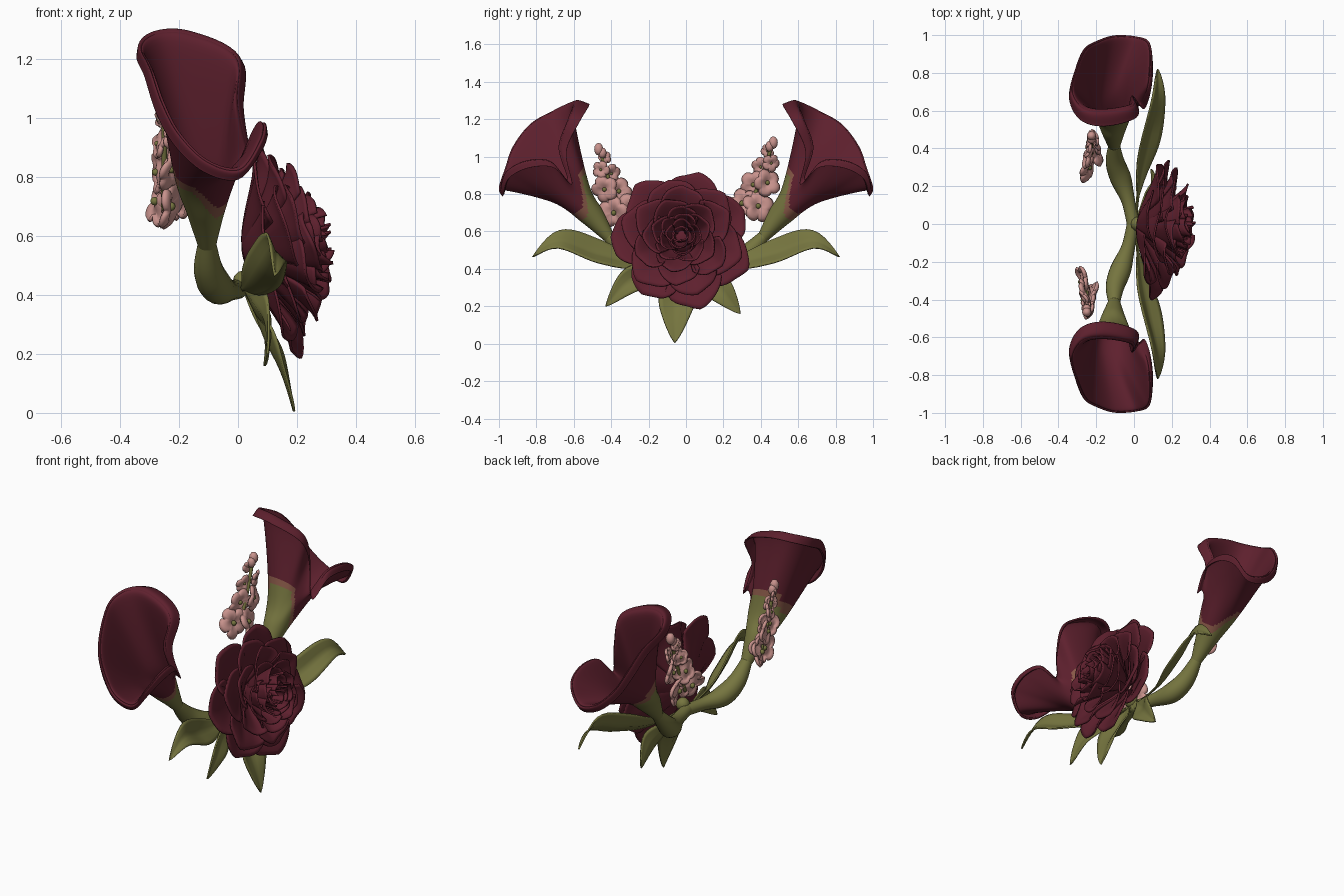
import bpy, bmesh, math, random
from mathutils import Vector as V

if "Cube" in bpy.data.objects:
    bpy.data.objects.remove(bpy.data.objects["Cube"])
random.seed(4)
pi = math.pi


def mat(name, rgb):
    m = bpy.data.materials.new(name)
    m.diffuse_color = (*rgb, 1)
    m.use_nodes = True
    m.node_tree.nodes["Principled BSDF"].inputs["Base Color"].default_value = m.diffuse_color
    return m


BURG = mat("burgundy", (0.112, 0.0145, 0.027))
OLIVE = mat("olive green", (0.180, 0.178, 0.050))
TAN = mat("rusty tan", (0.25, 0.10, 0.065))
PINK = mat("dusty pink", (0.58, 0.29, 0.265))


def crom(pts, t, closed=False):
    """Point on a smooth spline through pts, t in 0..1."""
    n = len(pts)
    k = t * (n if closed else n - 1)
    i = int(k) if closed else min(int(k), n - 2)
    f = k - i
    g = (lambda j: pts[j % n]) if closed else (lambda j: pts[max(0, min(n - 1, j))])
    a, b, c, d = g(i - 1), g(i), g(i + 1), g(i + 2)
    return 0.5 * (2 * b + (c - a) * f + (2 * a - 5 * b + 4 * c - d) * f * f
                  + (3 * b - a - 3 * c + d) * f ** 3)


def surface(name, grids, mats, closed=False, thick=0, rule=None):
    """Skin one or more grids of points (lists of rows) into one smooth object."""
    bm = bmesh.new()
    for rows in grids:
        vs = [[bm.verts.new(p) for p in r] for r in rows]
        for i in range(len(vs) - 1):
            n = len(vs[i])
            for j in range(n if closed else n - 1):
                k = (j + 1) % n
                f = bm.faces.new((vs[i][j], vs[i][k], vs[i + 1][k], vs[i + 1][j]))
                f.smooth = True
                if rule:
                    f.material_index = rule(i, f.calc_center_median())
    bmesh.ops.remove_doubles(bm, verts=bm.verts, dist=1e-5)
    bmesh.ops.recalc_face_normals(bm, faces=bm.faces)
    me = bpy.data.meshes.new(name)
    bm.to_mesh(me)
    bm.free()
    for m in mats:
        me.materials.append(m)
    ob = bpy.data.objects.new(name, me)
    bpy.context.collection.objects.link(ob)
    if thick:
        s = ob.modifiers.new("thickness", "SOLIDIFY")
        s.thickness, s.offset = thick, 0
    return ob


def tube(path, radii, n=16, steps=24):
    path = [V(p) for p in path]
    rr = [V((r, 0, 0)) for r in radii]
    rows = []
    for i in range(steps + 1):
        t = i / steps
        p, r = crom(path, t), crom(rr, t).x
        d = (crom(path, min(1, t + .01)) - crom(path, max(0, t - .01))).normalized()
        e = d.cross(V((1, 0.01, 0))).normalized()
        g = d.cross(e)
        rows.append([p + r * (e * math.cos(2 * pi * j / n) + g * math.sin(2 * pi * j / n)) for j in range(n)])
    return [[path[0]] * n] + rows + [[path[-1]] * n]


def ball(c, r, n=10, stretch=1):
    c = V(c)
    return [[c + r * V((math.sin(pi * i / 6) * math.cos(2 * pi * j / n),
                        math.sin(pi * i / 6) * math.sin(2 * pi * j / n), stretch * math.cos(pi * i / 6)))
             for j in range(n)] for i in range(7)]


# calla lilies: rings lofted from the narrow throat to a sloping, rolled rim with a notch
RIM = [(-.16, -.595, 1.262), (-.27, -.615, 1.265), (-.325, -.70, 1.225), (-.30, -.82, 1.155),
       (-.262, -.91, 1.04), (-.205, -.95, .935), (-.11, -.982, .845), (.0, -.978, .82),
       (.07, -.95, .91), (.088, -.85, .965), (.075, -.72, .965), (.04, -.625, .87),
       (.0, -.665, 1.04), (-.01, -.62, 1.19)]
RINGS = [((-.105, -.41, .565), .030), ((-.11, -.50, .68), .064), ((-.11, -.612, .805), .106)]


def calla(side, name):
    d, e = V((0, -.507, .862)), V((0, .862, .507))
    c0 = V(RINGS[0][0])
    n, nv = 112, 48
    rim = [V(p) for p in RIM]
    cols = []
    for j in range(n):
        a = 2 * pi * j / n
        u = e * math.cos(a) - V((1, 0, 0)) * math.sin(a)
        r = crom(rim, j / n, True)
        roll = r + u * (.016 + .06 * max(0, math.cos(a)) ** 4) - d * .025
        ctrl = [V(c) + u * q for c, q in RINGS] + [r - u * .008, roll]
        cols.append([crom(ctrl, i / nv) for i in range(nv + 1)])
    outer = [[cols[j][i] for j in range(n)] for i in range(nv + 1)]
    inner = []
    for i in range(nv - 1, 8, -1):
        c = sum(outer[i], V()) / n
        inner.append([p + (c - p).normalized() * .012 for p in outer[i]])
    rows = [[V((p.x, p.y * side, p.z)) for p in r] for r in outer + inner]

    # green base, tan band, burgundy above; the band dips on the overlapping lobe
    def rule(i, p):
        if i >= nv:
            return 2
        q = V((p.x, p.y * side, p.z)) - c0
        h = q.dot(d)
        off = (q - d * h - V((-.01, 0, 0))).normalized()
        s = max(0, min(1, (off.dot(V((.75, 0, 0)) - e * .66) - .45) / .5))
        thr = .325 + .04 * off.dot(e) - .14 * s
        return 0 if h < thr else 1 if h < thr + .05 else 2
    surface(name, [rows], [OLIVE, TAN, BURG], True, 0, rule)


# leaves: folded pointed blades along a curved spine
def leaf(name, spine, side, w):
    spine, side = [V(p) for p in spine], V(side).normalized()
    rows, N = [], 24
    for i in range(N + 1):
        t = i / N
        p = crom(spine, t)
        d = (crom(spine, min(1, t + .02)) - crom(spine, max(0, t - .02))).normalized()
        nor = d.cross(side).normalized()
        if nor.x < 0:
            nor = -nor
        u = max(0, (t - .1) / .9)
        hw = w * max(.1 * (1 - t) + .01, math.sin(pi * u) ** .9 * (1.08 - .4 * u ** 3))
        rows.append([p + side * hw * s + nor * hw * (.25 * abs(s) + .06 * math.sin(9 * t + 2 * s))
                     for s in [k / 4 - 1 for k in range(9)]])
    surface(name, [rows], [OLIVE], False, .008)


# snapdragon sprigs: stalk, five-lobed flat blossoms, calyx dots and buds
BLOOMS = [(.30, .715, .085), (.385, .70, .085), (.36, .815, .072), (.435, .825, .072),
          (.40, .91, .05), (.455, .93, .045), (.435, .995, .033)]


def sprig(side, name, dz):
    x0 = -.25 if side < 0 else -.225
    flowers, greens = [], []
    for k, (y, z, r) in enumerate(BLOOMS):
        c = V((x0 + (.02 if k % 2 else -.015), y * side, z + dz))
        f = V((1, .35 * side * (1 if k % 2 else -1), random.uniform(-.3, .4))).normalized()
        e = f.cross(V((0, 0, 1))).normalized()
        g = f.cross(e)
        rows = []
        for i in range(7):
            q = i / 6
            row = []
            for j in range(50):
                a = 2 * pi * j / 50
                lobe = 1 - .38 * q * (1 - abs(math.cos(2.5 * a + k)) ** .5)
                row.append(c + (e * math.cos(a) + g * math.sin(a)) * r * q * lobe
                           + f * r * (.5 * q - .45 * q ** 4 + .12 * math.sin(2 * a + k) * q - .15))
            rows.append(row)
        flowers.append(rows)
        greens.append(ball(c + f * r * .05, r * .17))
        greens.append(ball(c - f * r * .22, r * .17))
    flowers += [ball((x0, .467 * side, 1.04 + dz), .018, 10, 1.5), ball((x0, .447 * side, 1.02 + dz), .016, 10, 1.4)]
    greens.append(tube([(x0, .33 * side, .68 + dz), (x0, .40 * side, .84 + dz), (x0, .463 * side, 1.04 + dz)],
                       [.010, .010, .009], 8, 12))
    surface(name + "_blossoms", flowers, [PINK], True, .014)
    surface(name + "_stalk", greens, [OLIVE], True)


for s, tag in ((-1, "front"), (1, "back")):
    calla(s, tag + "_calla")
    sprig(s, tag + "_sprig", .0 if s < 0 else .035)
    # stem with a swelling below the calla
    surface(tag + "_stem", [tube([(x, y * s, z) for x, y, z in
            ((.0, -.02, .42), (-.03, .12, .415), (-.07, .24, .425), (-.10, .33, .485), (-.105, .42, .58))],
            [.034, .036, .056, .050, .030])], [OLIVE], True)
    leaf(tag + "_side_leaf", [(x, y * s, z) for x, y, z in
         ((.01, .05, .42), (.035, .28, .43), (.08, .48, .485), (.12, .68, .55), (.125, .82, .465))],
         (-.6, 0, .8), .078)

leaf("lower_middle_leaf", [(.02, 0, .42), (.07, -.03, .31), (.13, -.05, .18), (.19, -.06, .005)], (0, 1, 0), .098)
leaf("lower_front_leaf", [(.02, -.05, .42), (.05, -.2, .38), (.09, -.32, .32), (.10, -.43, .20)], (0, .6, -.8), .068)
leaf("lower_back_leaf", [(.02, .05, .42), (.05, .12, .34), (.09, .2, .27), (.09, .29, .16)], (0, .75, .65), .072)

# rose: rings of broad overlapping petals around a slightly tilted axis
AX = V((.97, -.07, .18)).normalized()
E1 = AX.cross(V((0, 0, 1))).normalized()
E2 = AX.cross(E1)
BASE = V((.03, -.01, .54))


def petal(a0, half, R, r0, h0, h1, power, curl):
    rows, tw = [], random.uniform(0, 6)
    for i in range(13):
        t = i / 12
        row = []
        for k in range(17):
            s = k / 8 - 1
            reach = 1 - .22 * abs(s) ** 2.4 + .05 * max(0, 1 - 3 * abs(s)) + .015 * math.sin(6 * s + tw)
            r = r0 + (R * reach - r0) * t ** .85
            h = h0 + (h1 - h0) * t ** power - curl * t ** 5 * (1 - .3 * s * s) + .016 * s * t
            h += .008 * t * math.sin(4 * s + tw)
            a = a0 + s * half
            row.append(BASE + AX * h + (E1 * math.cos(a) + E2 * math.sin(a)) * r)
        rows.append(row)
    return rows


# count, half angle, reach, start radius, start height, tip height, rise, curl
LAYERS = [(7, .56, .37, .02, -.01, .135, 1.2, .04), (6, .62, .325, .03, .02, .19, 1.1, .04),
          (6, .60, .265, .04, .05, .235, 1.1, .035), (5, .72, .205, .05, .08, .26, 1.2, .03),
          (5, .74, .155, .06, .10, .268, 1.4, .02), (5, .76, .112, .06, .12, .268, 1.5, .012),
          (4, .95, .075, .04, .14, .265, 1.7, .006), (3, 1.2, .042, .02, .15, .26, 1.8, .004)]
petals = []
for li, (n, half, R, r0, h0, h1, pw, curl) in enumerate(LAYERS):
    for k in range(n):
        petals.append(petal(2 * pi * (k + .5 * (li % 2)) / n + .23 * li + random.uniform(-.06, .06),
                            half, R * random.uniform(.94, 1.02), r0, h0,
                            h1 + random.uniform(-.012, .012), pw, curl))
surface("rose_petals", petals, [BURG], False, .009)
surface("rose_core", [ball(BASE + AX * .12, .085, 16)], [BURG], True)
surface("rose_hip", [ball((.02, 0, .445), .038, 16)], [OLIVE], True)
